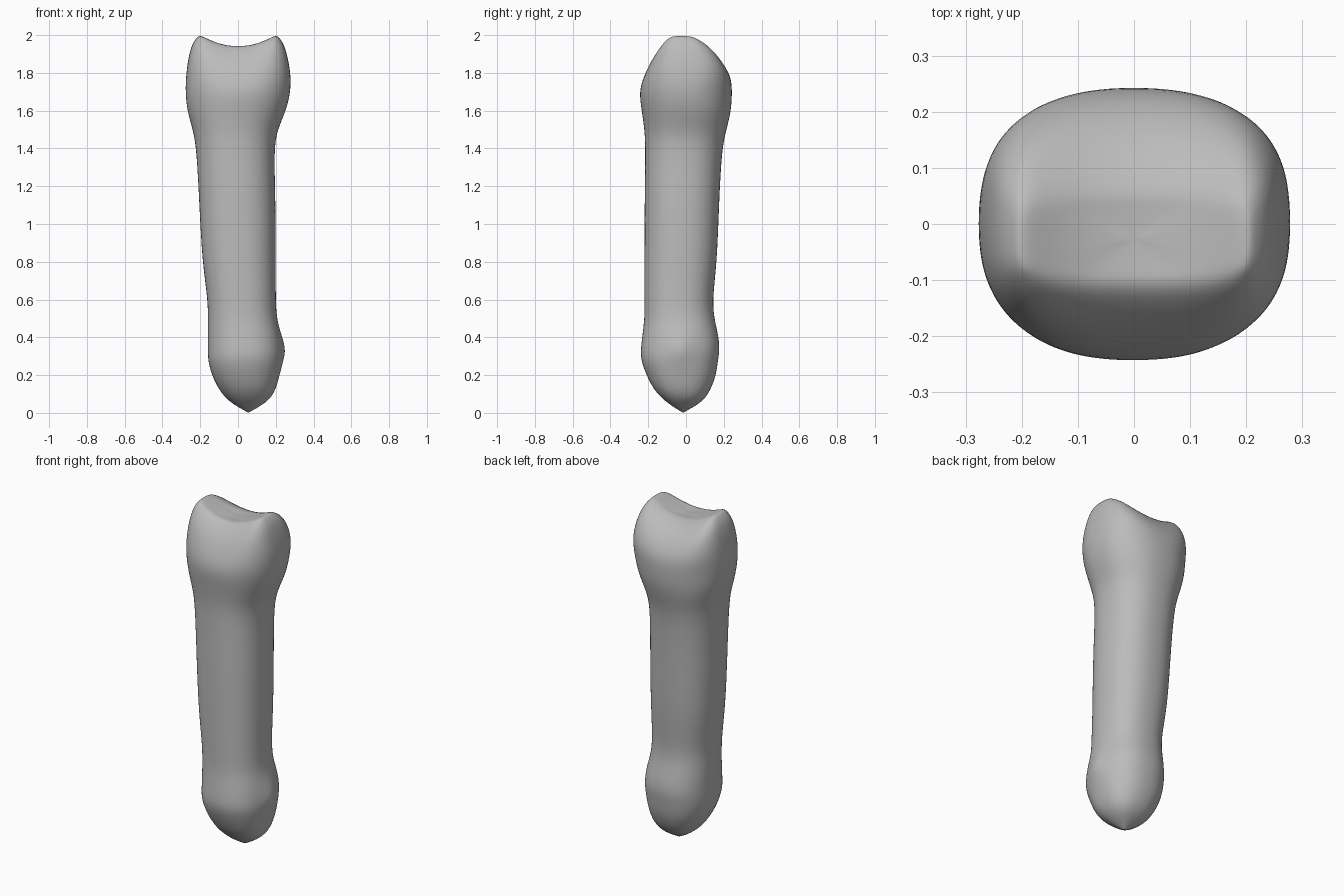
import bpy, bmesh, math
from mathutils import Vector

cube = bpy.data.objects.get("Cube")
if cube:
    bpy.data.objects.remove(cube, do_unlink=True)

SEGMENTS = 40
CREST, DIP = 0.2, 0.06      # crest distance from the middle, depth of the saddle

# Outline of the bone: height, right, left, front, back
OUTLINE = [
    (.015, .03, .08, -.04, .01), (.06, -.05, .16, -.11, .09),
    (.12, -.1, .2, -.17, .13), (.2, -.14, .22, -.21, .16),
    (.28, -.16, .235, -.24, .17), (.34, -.16, .235, -.24, .18),
    (.42, -.16, .225, -.23, .17), (.5, -.16, .205, -.22, .15),
    (.6, -.16, .2, -.22, .14), (.8, -.19, .2, -.22, .165),
    (1.1, -.205, .2, -.22, .175), (1.4, -.22, .19, -.215, .19),
    (1.5, -.24, .21, -.22, .215), (1.6, -.27, .255, -.235, .24),
    (1.7, -.28, .28, -.25, .245), (1.8, -.275, .28, -.225, .24),
    (1.9, -.26, .26, -.185, .19), (1.96, -.24, .24, -.145, .13),
    (1.99, -.215, .215, -.12, .08), (2, -.2, .2, -.1, .05),
]


def signed_power(value, power):
    return math.copysign(abs(value) ** power, value)


def add_ring(bm, z, right, left, front, back, shrink=1):
    """Rounded-square ring; towards the top it sags into the saddle."""
    rise = min(max((z - 1.7) / 0.3, 0), 1)
    power = 2 / (2.3 + 1.2 * rise)
    ring = []
    for i in range(SEGMENTS):
        a = math.tau * i / SEGMENTS
        x = (left + right) / 2 + shrink * (left - right) / 2 * signed_power(math.cos(a), power)
        y = (front + back) / 2 + shrink * (back - front) / 2 * signed_power(math.sin(a), power)
        sag = DIP * rise * max(0, 1 - (x / CREST) ** 2)
        ring.append(bm.verts.new((x, y, z - sag)))
    return ring


# Bone: rings lofted from the rounded tip up to the saddle
bm = bmesh.new()
rings = [add_ring(bm, *row) for row in OUTLINE]
rings += [add_ring(bm, *OUTLINE[-1], shrink=s) for s in (.75, .5, .25)]
for low, high in zip(rings, rings[1:]):
    for i in range(SEGMENTS):
        j = (i + 1) % SEGMENTS
        bm.faces.new((low[i], low[j], high[j], high[i]))

# Close the tip and the middle of the saddle
for ring, point in ((rings[0], (.055, -.015, 0)), (rings[-1], (0, -.025, 2 - DIP))):
    centre = bm.verts.new(point)
    for i in range(SEGMENTS):
        bm.faces.new((ring[i], ring[(i + 1) % SEGMENTS], centre))

# Small pointed knob on the left of the lower end
knob = Vector((.235, -.03, .34))
for v in bm.verts:
    v.co.x += .022 * math.exp(-((v.co - knob).length / .06) ** 2)

bmesh.ops.recalc_face_normals(bm, faces=bm.faces)
mesh = bpy.data.meshes.new("finger_bone")
bm.to_mesh(mesh)
bm.free()
bone = bpy.data.objects.new("finger_bone", mesh)
bpy.context.collection.objects.link(bone)
mesh.shade_smooth()
smooth = bone.modifiers.new("smooth_surface", "SUBSURF")
smooth.levels = smooth.render_levels = 2

# Plain grey
grey = bpy.data.materials.new("bone_grey")
grey.use_nodes = True
colour = (.5, .5, .5, 1)
grey.diffuse_color = colour
grey.node_tree.nodes["Principled BSDF"].inputs["Base Color"].default_value = colour
mesh.materials.append(grey)
